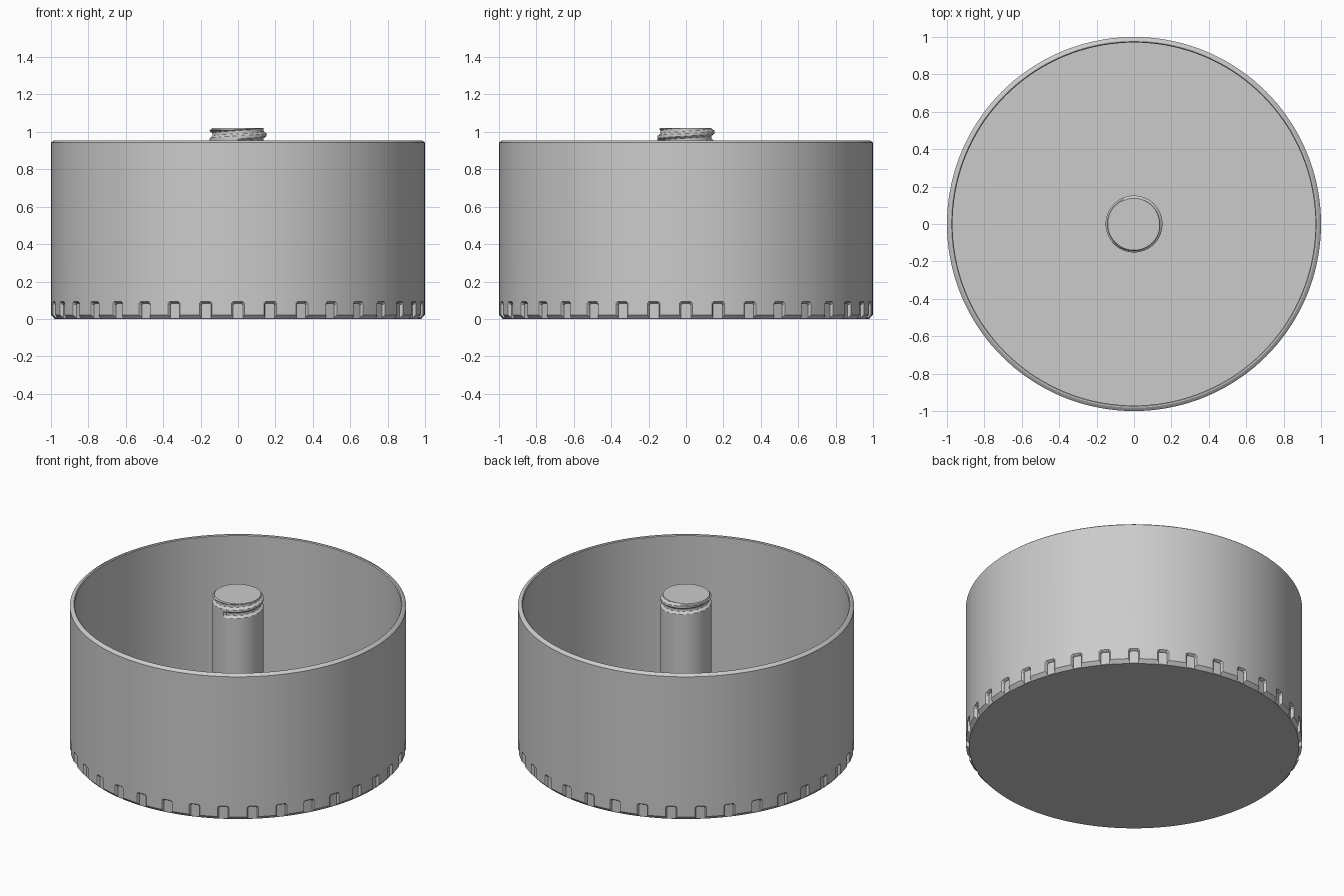
import bpy, bmesh
from math import sin, cos, pi, radians
from mathutils import Matrix

cube = bpy.data.objects.get("Cube")
if cube:
    bpy.data.objects.remove(cube, do_unlink=True)

grey = bpy.data.materials.new("plain grey")
grey.use_nodes = True
COLOUR = (0.6, 0.6, 0.6, 1)
grey.diffuse_color = COLOUR
grey.node_tree.nodes["Principled BSDF"].inputs["Base Color"].default_value = COLOUR


def make_object(name, bm):
    bmesh.ops.recalc_face_normals(bm, faces=bm.faces)
    mesh = bpy.data.meshes.new(name)
    bm.to_mesh(mesh)
    bm.free()
    mesh.materials.append(grey)
    obj = bpy.data.objects.new(name, mesh)
    bpy.context.collection.objects.link(obj)
    return obj


def skin_rings(rings):
    """Join closed rings of points and cap both ends."""
    bm = bmesh.new()
    loops = [[bm.verts.new(p) for p in ring] for ring in rings]
    n = len(loops[0])
    for low, high in zip(loops, loops[1:]):
        for i in range(n):
            j = (i + 1) % n
            bm.faces.new((low[i], low[j], high[j], high[i]))
    bm.faces.new(loops[0])
    bm.faces.new(loops[-1])
    return bm


def ring(r, z, n):
    return [(r * cos(2 * pi * i / n), r * sin(2 * pi * i / n), z) for i in range(n)]


def smooth(obj, angle):
    bpy.ops.object.select_all(action='DESELECT')
    obj.select_set(True)
    bpy.context.view_layer.objects.active = obj
    bpy.ops.object.shade_smooth_by_angle(angle=radians(angle))


# Open cup: chamfered foot, bevelled rim, thin wall and floor
cup_profile = [(0.98, 0), (1, 0.022), (1, 0.942), (0.995, 0.947), (0.982, 0.955),
               (0.975, 0.955), (0.97, 0.95), (0.97, 0.04)]
cup = make_object("cup", skin_rings([ring(r, z, 144) for r, z in cup_profile]))

# Notches around the foot, flaring outwards and open below
NOTCHES = 36
bm = bmesh.new()
for k in range(NOTCHES):
    sections = []
    for r, half, top in ((0.982, 0.026, 0.083), (0.992, 0.028, 0.086),
                         (1.002, 0.036, 0.094), (1.03, 0.036, 0.094)):
        sections.append([(r, -half, -0.05), (r, half, -0.05), (r, half, top - 0.008),
                         (r, half - 0.008, top), (r, 0.008 - half, top),
                         (r, -half, top - 0.008)])
    part = skin_rings(sections)
    part.transform(Matrix.Rotation(2 * pi * k / NOTCHES, 4, 'Z'))
    temp = bpy.data.meshes.new("notch_part")
    part.to_mesh(temp)
    part.free()
    bm.from_mesh(temp)
    bpy.data.meshes.remove(temp)
cutter = make_object("notch_cutter", bm)
cutter.hide_render = True

cut = cup.modifiers.new("notches", 'BOOLEAN')
cut.operation = 'DIFFERENCE'
cut.solver = 'EXACT'
cut.object = cutter
bpy.context.view_layer.objects.active = cup
bpy.ops.object.modifier_apply(modifier=cut.name)
bpy.data.objects.remove(cutter, do_unlink=True)
smooth(cup, 25)

# Centre post with a helical groove cut into its upper end
RADIUS, TOP, PITCH, DEPTH = 0.152, 1.02, 0.054, 0.015
START = radians(-85)
GROOVE_Z = 0.945
SIDES, LEVELS = 72, 48


def post_radius(angle, z):
    turn = ((angle - START) % (2 * pi)) / (2 * pi)
    depth = 0
    for lap in range(3):
        off = abs(z - GROOVE_Z - PITCH * (turn + lap)) / PITCH
        depth = max(depth, min(1, max(0, (0.36 - off) / 0.2)))
    chamfer = max(0, z - TOP + 0.008)
    return min(RADIUS - DEPTH * depth, RADIUS - 0.008 - chamfer * 0.5 if chamfer else RADIUS)


heights = [0.02] + [0.9 + (TOP - 0.9) * i / LEVELS for i in range(LEVELS + 1)]
rings = []
for z in heights:
    loop = []
    for i in range(SIDES):
        a = START + 2 * pi * i / SIDES
        r = post_radius(a + 0.0001, z)
        loop.append((r * cos(a), r * sin(a), z))
    rings.append(loop)
post = make_object("threaded_post", skin_rings(rings))
smooth(post, 35)
